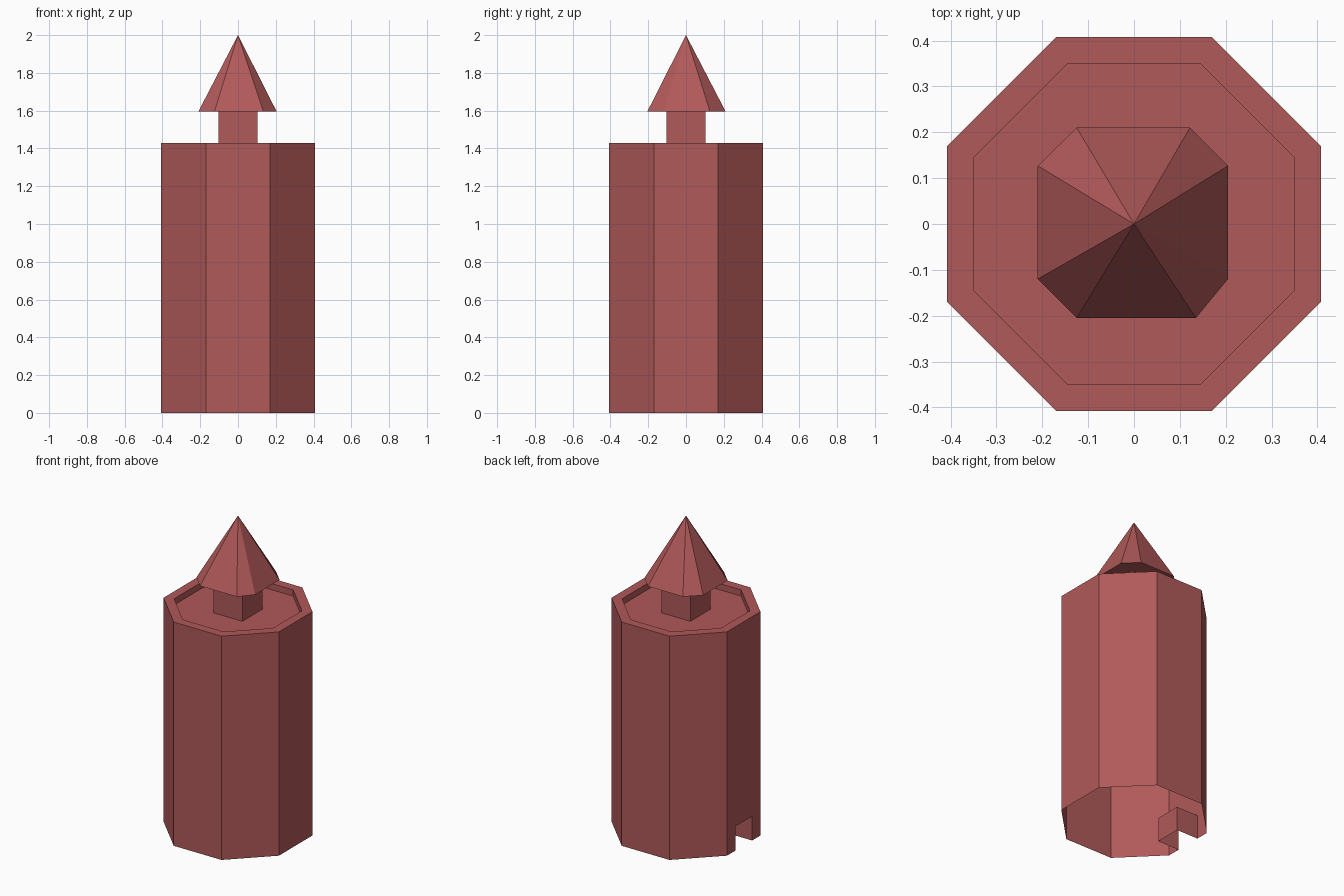
import bpy, bmesh, math

if "Cube" in bpy.data.objects:
    bpy.data.objects.remove(bpy.data.objects["Cube"])

mat = bpy.data.materials.new("red_clay")
mat.diffuse_color = (0.44, 0.10, 0.10, 1)
mat.use_nodes = True
mat.node_tree.nodes["Principled BSDF"].inputs["Base Color"].default_value = mat.diffuse_color


def build(name, faces):
    """Make an object from a list of polygons, welding shared corners."""
    bm = bmesh.new()
    for pts in faces:
        bm.faces.new([bm.verts.new(p) for p in pts])
    bmesh.ops.remove_doubles(bm, verts=bm.verts[:], dist=1e-4)
    bmesh.ops.recalc_face_normals(bm, faces=bm.faces[:])
    mesh = bpy.data.meshes.new(name)
    bm.to_mesh(mesh)
    bm.free()
    mesh.materials.append(mat)
    obj = bpy.data.objects.new(name, mesh)
    bpy.context.collection.objects.link(obj)
    return obj


def octagon(apothem, z):
    """Octagon ring; side 3 faces -x."""
    r = apothem / math.cos(math.pi / 8)
    return [(r * math.cos(math.radians(22.5 + 45 * k)),
             r * math.sin(math.radians(22.5 + 45 * k)), z) for k in range(8)]


def band(lower, upper, skip=()):
    """Quads joining two rings."""
    n = len(lower)
    return [[lower[i], lower[(i + 1) % n], upper[(i + 1) % n], upper[i]]
            for i in range(n) if i not in skip]


TOP, FLOOR, A = 1.43, 1.39, 0.408
NW, NH, NX = 0.085, 0.155, -0.255     # notch half width, height, inner x

# Body: open-bottomed octagonal skin with rim and shallow recess
base, rim = octagon(A, 0), octagon(A, TOP)
inner, floor = octagon(0.35, TOP), octagon(0.35, FLOOR)
faces = band(base, rim, skip=(3,)) + band(rim, inner) + band(inner, floor) + [floor]

# Left side with a notch at its foot
arch = [(NW, 0), (NW, NH), (-NW, NH), (-NW, 0)]
outer_arch = [(-A, y, z) for y, z in arch]
inner_arch = [(NX, y, z) for y, z in arch]
faces.append([base[3]] + outer_arch + [base[4], rim[4], rim[3]])

# Notch pocket walls, roof and back
faces += [[outer_arch[i], outer_arch[i + 1], inner_arch[i + 1], inner_arch[i]]
          for i in range(3)]
faces.append(inner_arch)
build("body", faces)

# Square stem
s = 0.102
square = [(s, s), (-s, s), (-s, -s), (s, -s)]
low = [(x, y, FLOOR) for x, y in square]
high = [(x, y, 1.595) for x, y in square]
build("stem", band(low, high) + [low, high])

# Pointed cap on a corner-cut square
eave = [(x, y, 1.595) for x, y in
        [(0.205, 0.127), (0.122, 0.21), (-0.125, 0.21), (-0.21, 0.127),
         (-0.21, -0.12), (-0.125, -0.205), (0.135, -0.205), (0.205, -0.12)]]
tip = (0, 0, 2.0)
build("pointed_cap", [[eave[i], eave[(i + 1) % 8], tip] for i in range(8)] + [eave])
